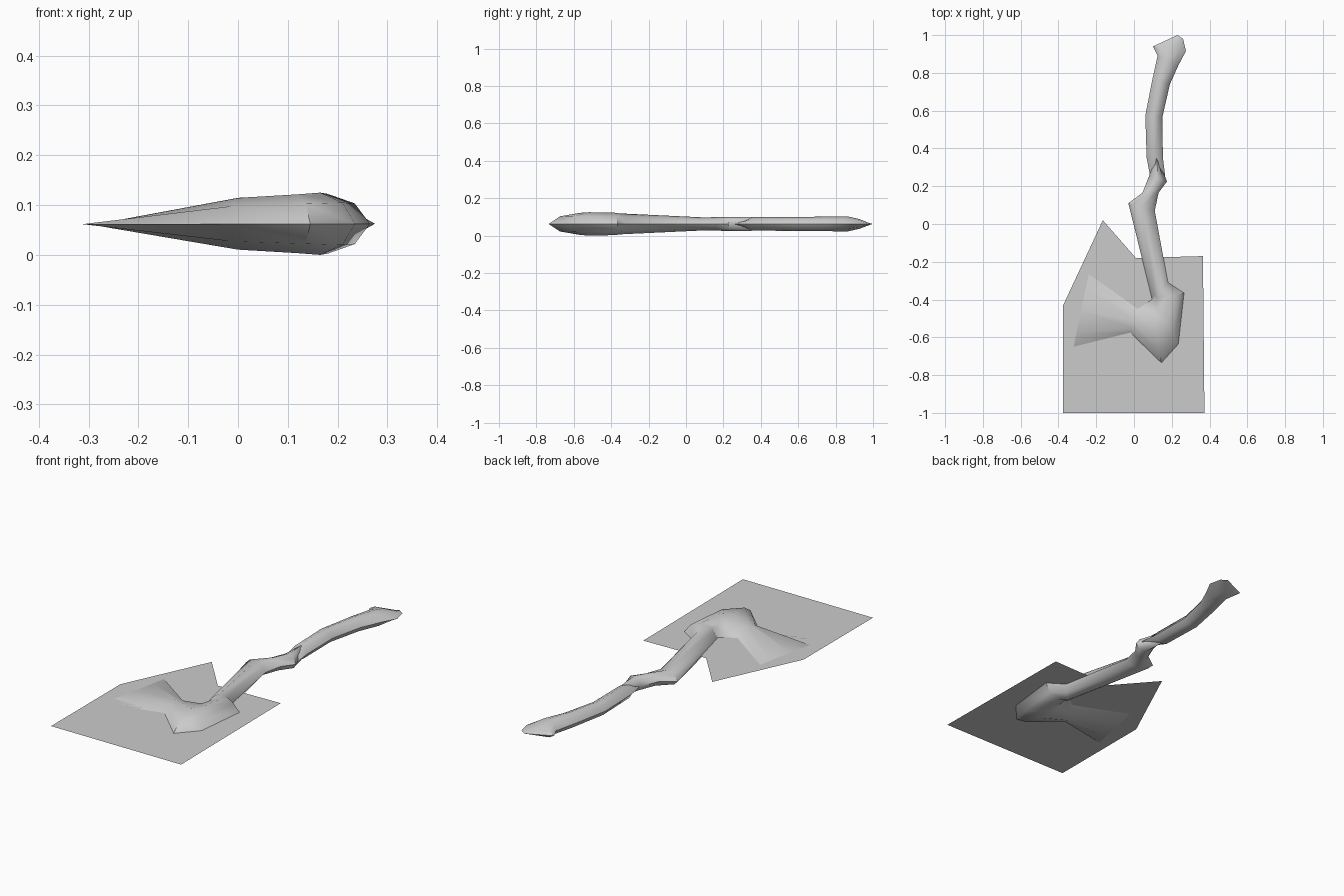
import bpy, bmesh

cube = bpy.data.objects.get("Cube")
if cube:
    bpy.data.objects.remove(cube, do_unlink=True)

MID = 0.0625  # height of the central plane

grey = bpy.data.materials.new("light_grey")
grey.use_nodes = True
grey.diffuse_color = (0.6, 0.6, 0.6, 1)
grey.node_tree.nodes["Principled BSDF"].inputs["Base Color"].default_value = (0.6, 0.6, 0.6, 1)


def finish(name, bm):
    mesh = bpy.data.meshes.new(name)
    bm.to_mesh(mesh)
    bm.free()
    obj = bpy.data.objects.new(name, mesh)
    obj.data.materials.append(grey)
    bpy.context.collection.objects.link(obj)
    return obj


# Half profile across a section: (fraction from left to right, height fraction)
ARCH = [(0, 0), (0.18, 0.68), (0.5, 1), (0.82, 0.68), (1, 0)]
RING = ARCH + [(t, -h) for t, h in ARCH[3:0:-1]]


def loft(name, sections):
    """Skin rounded rings between sections (left x, left y, right x, right y, half height)."""
    bm = bmesh.new()
    rings = []
    for lx, ly, rx, ry, half in sections:
        rings.append([bm.verts.new((lx + (rx - lx) * t, ly + (ry - ly) * t, MID + half * h))
                      for t, h in RING])
    n = len(RING)
    for a, b in zip(rings, rings[1:]):
        for i in range(n):
            j = (i + 1) % n
            bm.faces.new((a[i], a[j], b[j], b[i]))
    for end in (rings[0], rings[-1]):
        bm.faces.new(end)
    # Weld the flattened ends and shared corners
    bmesh.ops.remove_doubles(bm, verts=bm.verts, dist=0.0005)
    bmesh.ops.recalc_face_normals(bm, faces=bm.faces)
    obj = finish(name, bm)
    bpy.ops.object.select_all(action='DESELECT')
    obj.select_set(True)
    bpy.context.view_layer.objects.active = obj
    bpy.ops.object.shade_smooth_by_angle(angle=0.9)
    return obj


# Flared blade, heavy head and lower handle
loft("axe_head_and_lower_handle", [
    (-0.24, -0.265, -0.32, -0.65, 0),
    (0.02, -0.45, -0.02, -0.575, 0.052),
    (0.095, -0.40, 0.145, -0.735, 0.059),
    (0.095, -0.40, 0.235, -0.635, 0.0625),
    (0.095, -0.40, 0.265, -0.365, 0.06),
    (0.095, -0.395, 0.18, -0.31, 0.056),
    (-0.03, 0.11, 0.11, 0.07, 0.035),
    (0.045, 0.165, 0.13, 0.165, 0.036),
    (0.08, 0.255, 0.175, 0.225, 0.038),
    (0.118, 0.35, 0.122, 0.35, 0.037),
])

# Upper handle, wedged into the lower one, with a flared end
loft("upper_handle", [
    (0.085, 0.255, 0.165, 0.255, 0),
    (0.067, 0.35, 0.153, 0.35, 0.036),
    (0.06, 0.575, 0.15, 0.565, 0.037),
    (0.098, 0.77, 0.19, 0.74, 0.039),
    (0.125, 0.89, 0.235, 0.84, 0.04),
    (0.10, 0.94, 0.275, 0.915, 0.026),
    (0.23, 1.0, 0.26, 0.98, 0),
])

# Flat sheet around the head
bm = bmesh.new()
outline = [(-0.375, -1), (0.373, -1), (0.365, -0.17), (0.01, -0.18), (-0.165, 0.02), (-0.375, -0.43)]
bm.faces.new([bm.verts.new((x, y, MID)) for x, y in outline])
finish("flat_sheet", bm)
